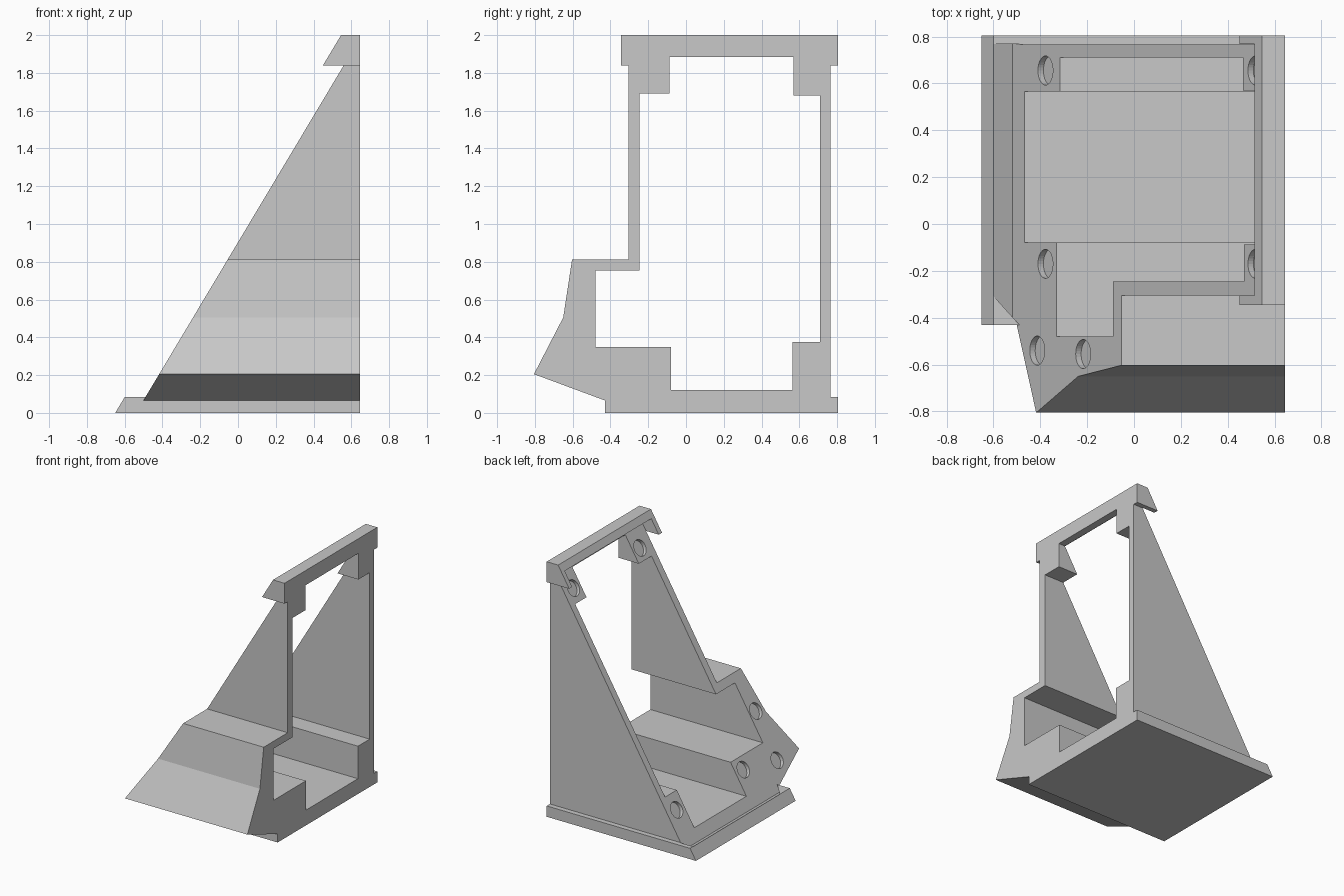
import bpy, bmesh, math
from mathutils import Matrix, Vector

if "Cube" in bpy.data.objects:
    bpy.data.objects.remove(bpy.data.objects["Cube"])

SLOPE = 1.673                                  # rise of the leaning face
N = Vector((-SLOPE, 0, 1)).normalized()        # outward normal of that face

def lean(z, off=0.0):
    """x of the leaning face at height z, moved outward along x by off"""
    return -0.54 + z / SLOPE - off

def prism(name, ends_a, ends_b):
    """Solid between two matching outlines"""
    bm = bmesh.new()
    a = [bm.verts.new(p) for p in ends_a]
    b = [bm.verts.new(p) for p in ends_b]
    bm.faces.new(a)
    bm.faces.new(b[::-1])
    for i in range(len(a)):
        j = (i + 1) % len(a)
        bm.faces.new((a[j], a[i], b[i], b[j]))
    bmesh.ops.recalc_face_normals(bm, faces=bm.faces)
    me = bpy.data.meshes.new(name)
    bm.to_mesh(me)
    bm.free()
    ob = bpy.data.objects.new(name, me)
    bpy.context.collection.objects.link(ob)
    return ob

def along_x(name, yz, x0, x1):
    return prism(name, [(x0, y, z) for y, z in yz], [(x1, y, z) for y, z in yz])

def along_y(name, xz, y0, y1):
    return prism(name, [(x, y0, z) for x, z in xz], [(x, y1, z) for x, z in xz])

def cut(target, cutter):
    cutter.hide_render = True
    mod = target.modifiers.new("cut", 'BOOLEAN')
    mod.operation, mod.solver, mod.object = 'DIFFERENCE', 'EXACT', cutter
    bpy.context.view_layer.objects.active = target
    bpy.ops.object.modifier_apply(modifier=mod.name)
    bpy.data.objects.remove(cutter)

# Side outline of the whole housing
outline = [(-0.43, 0), (-0.43, 0.066), (-0.805, 0.205), (-0.65, 0.505), (-0.603, 0.813),
           (-0.305, 0.813), (-0.305, 1.84), (-0.345, 1.84), (-0.345, 2), (0.805, 2),
           (0.805, 1.84), (0.765, 1.84), (0.765, 0.085), (0.805, 0.085), (0.805, 0)]
housing = along_x("housing", outline, -0.75, 0.645)

# Stepped opening with corner blocks left standing
opening = [(-0.087, 1.885), (0.57, 1.885), (0.57, 1.68), (0.71, 1.68), (0.71, 0.375),
           (0.565, 0.375), (0.565, 0.12), (-0.08, 0.12), (-0.08, 0.35), (-0.48, 0.35),
           (-0.48, 0.755), (-0.245, 0.755), (-0.245, 1.69), (-0.087, 1.69)]
cut(housing, along_x("opening_cutter", opening, -1, 1))

# Leaning face, with lips at the bottom and top
L = 0.11
cut(housing, along_y("face_cutter", [
    (-1.5, -0.2), (lean(-0.2, L), -0.2), (lean(0.085, L), 0.085), (lean(0.085), 0.085),
    (lean(1.84), 1.84), (lean(1.84, L), 1.84), (lean(2.2, L), 2.2), (-1.5, 2.2)], -1, 1))
cut(housing, along_y("front_cutter", [
    (-1.5, -0.2), (lean(-0.2), -0.2), (lean(0.3), 0.3), (-1.5, 0.3)], -1, -0.43))

# Seats in the lips, square to the leaning face
def seat(name, z_floor, z_end, y_inner, y_outer):
    a = Vector((lean(z_floor), 0, z_floor))
    b = Vector((lean(z_end), 0, z_end))
    pts = [a, a + N * 0.2, b + N * 0.2, b]
    front = [y_inner, y_outer, y_outer, y_inner]
    return prism(name, [(p.x, y, p.z) for p, y in zip(pts, front)],
                 [(p.x, 0.768, p.z) for p in pts])

cut(housing, seat("bottom_seat_cutter", 0.036, 0.25, -0.43, -0.17))
cut(housing, seat("top_seat_cutter", 1.90, 1.75, -0.305, -0.305))

# Shallow round magnet pockets in the leaning face
for x, y in [(-0.378, 0.655), (-0.378, -0.17), (-0.413, -0.54), (-0.217, -0.555),
             (0.518, 0.655), (0.518, -0.17)]:
    centre = Vector((x, y, (x + 0.54) * SLOPE))
    u, v = Vector((0, 1, 0)), N.cross(Vector((0, 1, 0)))
    ring = [centre + 0.062 * (u * math.cos(t) + v * math.sin(t))
            for t in (2 * math.pi * i / 32 for i in range(32))]
    cut(housing, prism("pocket_cutter", [p + N * 0.05 for p in ring],
                       [p - N * 0.027 for p in ring]))

# Plain grey finish
grey = bpy.data.materials.new("light_grey")
grey.diffuse_color = (0.58, 0.58, 0.58, 1)
grey.use_nodes = True
grey.node_tree.nodes["Principled BSDF"].inputs["Base Color"].default_value = grey.diffuse_color
housing.data.materials.clear()
housing.data.materials.append(grey)
for f in housing.data.polygons:
    f.material_index = 0
    f.use_smooth = False
